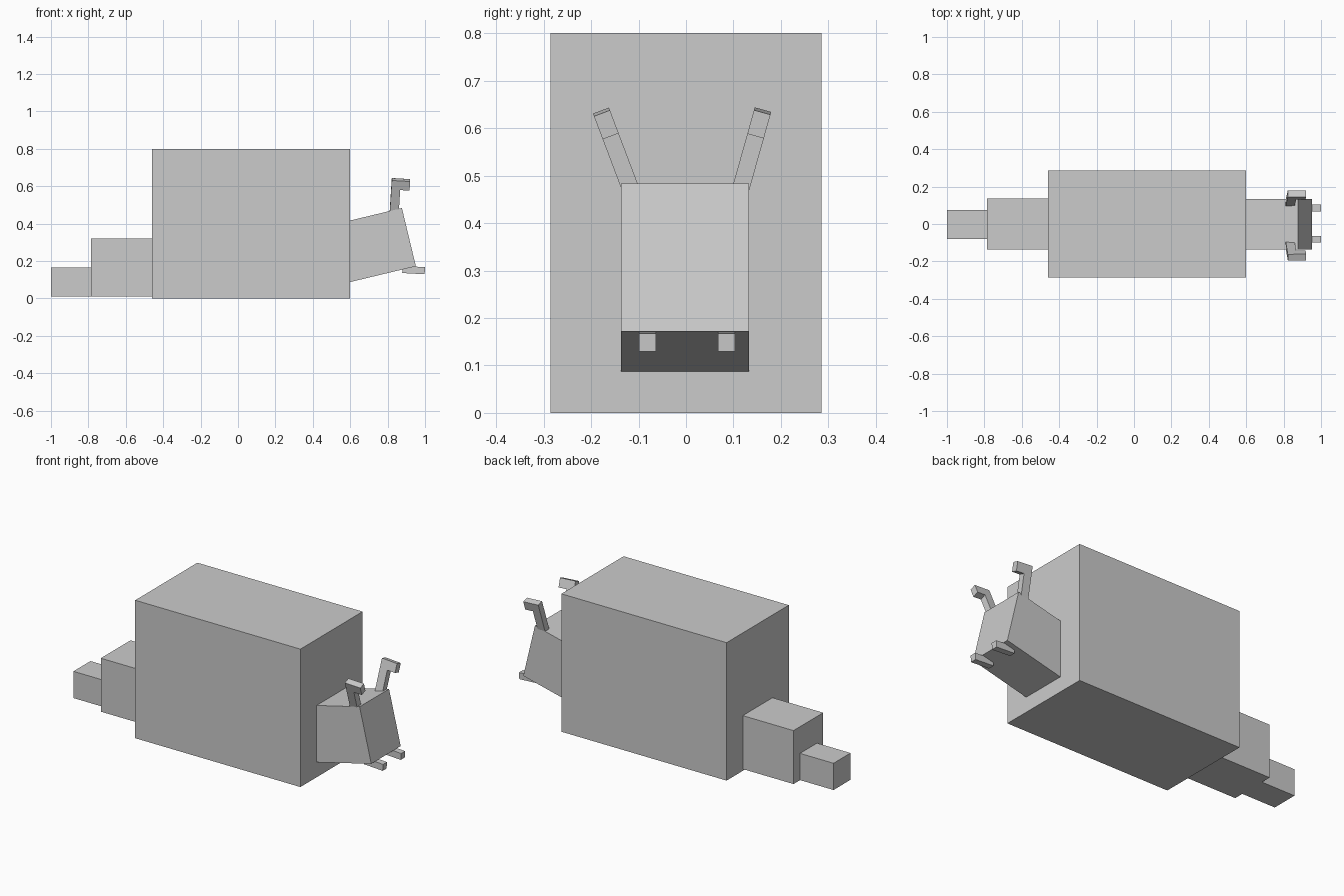
import bpy
from math import radians
from mathutils import Matrix, Vector

if "Cube" in bpy.data.objects:
    bpy.data.objects.remove(bpy.data.objects["Cube"])

grey = bpy.data.materials.new("plain grey")
grey.diffuse_color = (0.6, 0.6, 0.6, 1)
grey.use_nodes = True
grey.node_tree.nodes["Principled BSDF"].inputs["Base Color"].default_value = grey.diffuse_color


def block(name, lo, hi, matrix=None):
    """Box between two corners, optionally moved into a tilted frame."""
    lo, hi = Vector(lo), Vector(hi)
    bpy.ops.mesh.primitive_cube_add(size=1)
    ob = bpy.context.object
    ob.name = name
    size = Matrix.Diagonal((*(hi - lo), 1))
    place = Matrix.Translation((lo + hi) / 2) @ size
    ob.data.transform((matrix or Matrix()) @ place)
    ob.data.materials.append(grey)
    return ob


def frame(origin, lean=0, pitch=0):
    """Frame at origin, leaning sideways and pitched nose down."""
    return (Matrix.Translation(origin) @ Matrix.Rotation(radians(lean), 4, 'X')
            @ Matrix.Rotation(radians(pitch), 4, 'Y'))


# body and the two tail segments
block("body", (-0.46, -0.285, 0), (0.6, 0.285, 0.8))
block("tail_base", (-0.785, -0.136, 0.01), (-0.46, 0.136, 0.32))
block("tail_tip", (-1, -0.08, 0.01), (-0.785, 0.076, 0.165))

# head, tilted nose up, its back end sunk in the body
block("head", (-0.44, -0.135, 0), (0, 0.135, 0.32),
      frame((0.951, -0.002, 0.172), 0, -13.5))

# bent antennae, each an upright stalk and a forward tip
for side, base, lean, length in (("front", (0.836, -0.118, 0.475), 20.7, 0.172),
                                 ("back", (0.836, 0.117, 0.478), -15.7, 0.166)):
    tilt = frame(base, lean, 3.5)
    block(side + "_antenna_stalk", (-0.024, -0.018, -0.04),
          (0.024, 0.018, length - 0.052), tilt)
    block(side + "_antenna_tip", (-0.024, -0.018, length - 0.052),
          (0.074, 0.018, length), tilt)

# small mandibles under the snout
for side, y in (("front", -0.081), ("back", 0.085)):
    block(side + "_mandible", (0, -0.018, 0), (0.12, 0.018, 0.038),
          frame((0.878, y, 0.136), 0, 3.2))
